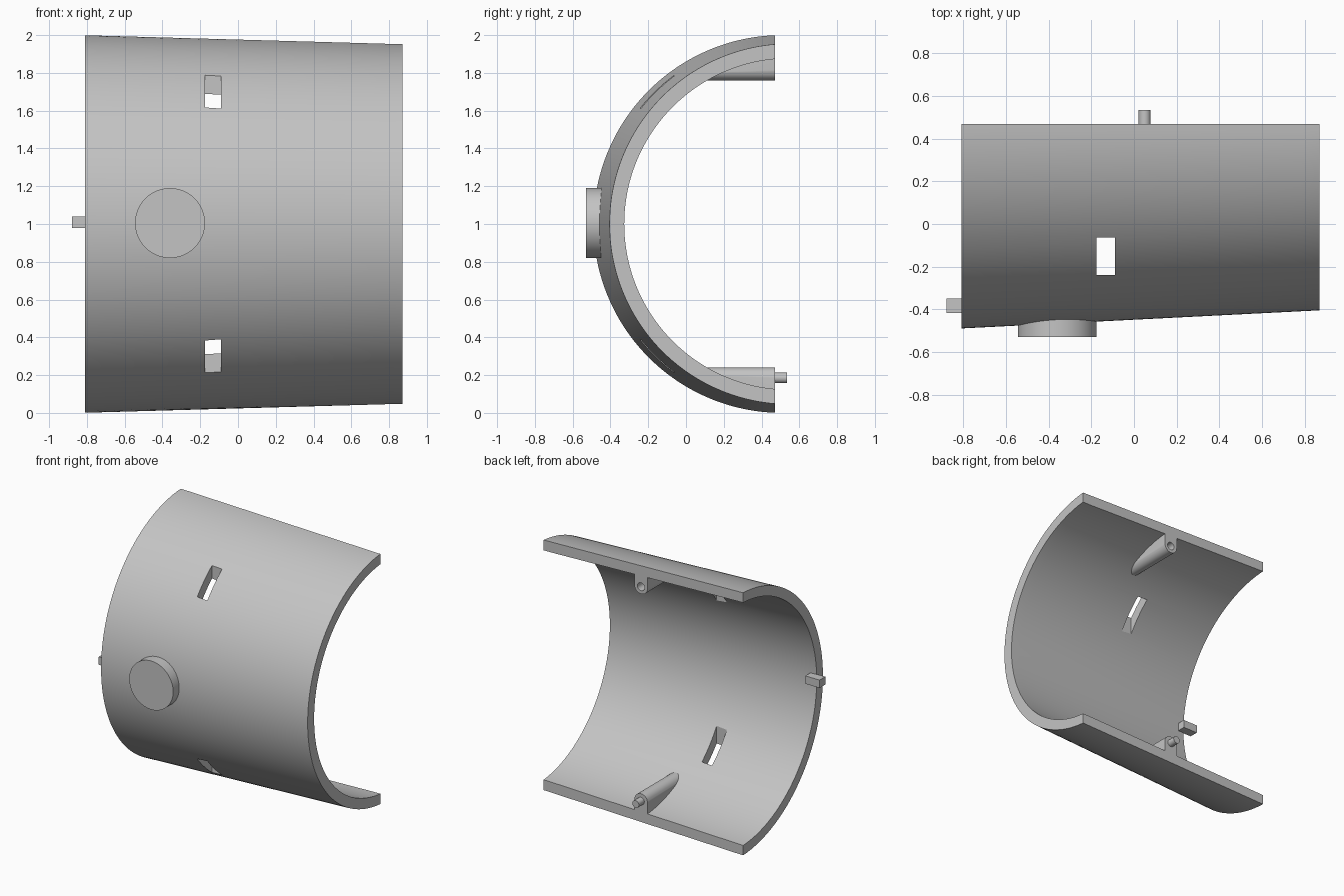
import bpy, bmesh, math
from math import sin, cos, acos, pi

cube = bpy.data.objects.get("Cube")
if cube:
    bpy.data.objects.remove(cube, do_unlink=True)

grey = bpy.data.materials.new("light grey plastic")
grey.use_nodes = True
COLOUR = (0.55, 0.55, 0.55, 1)
grey.diffuse_color = COLOUR
grey.node_tree.nodes["Principled BSDF"].inputs["Base Color"].default_value = COLOUR

BACK = 0.47      # plane of the open back
WALL = 0.075


def finish(name, bm, smooth=True):
    bmesh.ops.recalc_face_normals(bm, faces=bm.faces)
    mesh = bpy.data.meshes.new(name)
    bm.to_mesh(mesh)
    bm.free()
    mesh.materials.append(grey)
    obj = bpy.data.objects.new(name, mesh)
    bpy.context.collection.objects.link(obj)
    if smooth:
        smooth_by_angle(obj)
    return obj


def smooth_by_angle(obj):
    bpy.ops.object.select_all(action='DESELECT')
    obj.select_set(True)
    bpy.context.view_layer.objects.active = obj
    bpy.ops.object.shade_smooth_by_angle(angle=math.radians(30))


def loft(rings):
    """Closed solid through matching cross-section loops."""
    bm = bmesh.new()
    loops = [[bm.verts.new(p) for p in ring] for ring in rings]
    n = len(loops[0])
    for a, b in zip(loops, loops[1:]):
        for i in range(n):
            j = (i + 1) % n
            bm.faces.new((a[i], a[j], b[j], b[i]))
    bm.faces.new(loops[0])
    bm.faces.new(loops[-1])
    return bm


def box(name, lo, hi):
    ring = [(lo[0], lo[1]), (hi[0], lo[1]), (hi[0], hi[1]), (lo[0], hi[1])]
    return finish(name, loft([[(x, y, z) for x, y in ring] for z in (lo[2], hi[2])]), False)


def rod(name, x, z, r, y0, y1, n=48):
    ring = [(x + r * cos(2 * pi * i / n), z + r * sin(2 * pi * i / n)) for i in range(n)]
    return finish(name, loft([[(px, y, pz) for px, pz in ring] for y in (y0, y1)]))


def cut(obj, cutter):
    mod = obj.modifiers.new("cut", 'BOOLEAN')
    mod.operation, mod.solver, mod.object = 'DIFFERENCE', 'EXACT', cutter
    bpy.context.view_layer.objects.active = obj
    bpy.ops.object.modifier_apply(modifier=mod.name)
    bpy.data.objects.remove(cutter, do_unlink=True)
    smooth_by_angle(obj)


# Tapered half shell with a straight inner lip at the narrow end
def arc(x, cy, r, n=96):
    t = acos((cy - BACK) / r)
    angles = [-t + 2 * t * i / n for i in range(n + 1)]
    return [(x, cy - r * cos(a), 1 + r * sin(a)) for a in angles]


def section(x, inner):
    k = (x + 0.81) / 1.68
    cy, r = 0.51 + 0.04 * k, 1 - 0.045 * k
    return arc(x, cy, r) + arc(x, cy, inner)[::-1]


bm = bmesh.new()
rings = [[bm.verts.new(p) for p in section(x, r)]
         for x, r in ((-0.81, 1 - WALL), (0.79, 0.878), (0.87, 0.877))]
n = len(rings[0])
for a, b in zip(rings, rings[1:]):
    for i in range(n):
        j = (i + 1) % n
        bm.faces.new((a[i], a[j], b[j], b[i]))
for ring in (rings[0], rings[-1]):
    for i in range(n // 2 - 1):
        bm.faces.new((ring[i], ring[i + 1], ring[n - 2 - i], ring[n - 1 - i]))
shell = finish("half_shell", bm)

# Upper and lower slots, cut straight down through the wall
cut(shell, box("slot_cutter", (-0.175, -0.24, -0.2), (-0.09, -0.063, 2.2)))

# Round front button and side locating tab
rod("front_button", -0.36, 1.005, 0.185, -0.53, -0.43, 96)
box("side_tab", (-0.88, -0.418, 0.98), (-0.76, -0.35, 1.04))


# Rounded bosses running into the wall, mirrored top and bottom
def boss(name, side):
    half = [(0.055 * cos(pi * i / 24), 0.815 - 0.055 * sin(pi * i / 24)) for i in range(25)]
    outline = half + [(-0.055, 0.93), (0.055, 0.93)]
    back = [(0.05 + x, BACK, 1 + side * o) for x, o in outline]
    tip = [(0.05 + x, 0.04, 1 + side * min(o, 0.80)) for x, o in outline]
    for i in (25, 26):
        x, y, z = tip[i]
        tip[i] = (x, y, 1 + side * 0.81)
    return finish(name, loft([tip, back]))


upper = boss("upper_boss", 1)
boss("lower_boss", -1)
cut(upper, rod("pin_hole_cutter", 0.05, 1.815, 0.03, 0.36, 0.6, 32))
rod("lower_pin", 0.05, 0.185, 0.028, 0.40, 0.535, 32)
